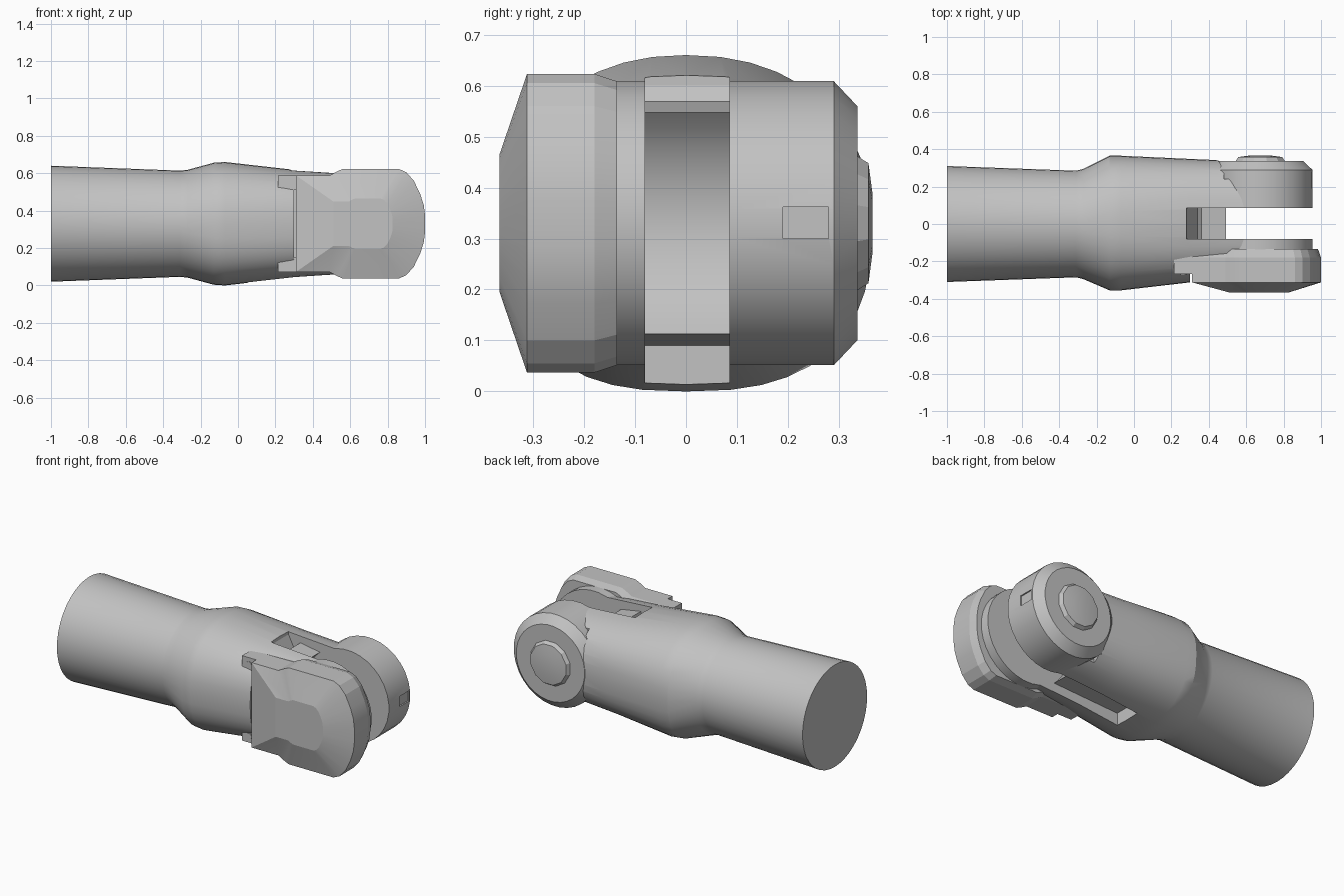
import bpy, bmesh, math

if "Cube" in bpy.data.objects:
    bpy.data.objects.remove(bpy.data.objects["Cube"])

MID = 0.33      # height of the long axis
PIN_X = 0.675   # hinge axis

metal = bpy.data.materials.new("grey metal")
metal.use_nodes = True
grey = (0.54, 0.54, 0.54, 1)
metal.diffuse_color = grey
metal.node_tree.nodes["Principled BSDF"].inputs["Base Color"].default_value = grey


def loft(name, rings, angle=25):
    """Skin a list of equal-length rings of points and cap both ends."""
    bm = bmesh.new()
    loops = [[bm.verts.new(p) for p in ring] for ring in rings]
    n = len(loops[0])
    for a, b in zip(loops, loops[1:]):
        for i in range(n):
            j = (i + 1) % n
            bm.faces.new((a[i], a[j], b[j], b[i]))
    bm.faces.new(loops[0])
    bm.faces.new(loops[-1])
    bmesh.ops.recalc_face_normals(bm, faces=bm.faces)
    mesh = bpy.data.meshes.new(name)
    bm.to_mesh(mesh)
    bm.free()
    obj = bpy.data.objects.new(name, mesh)
    bpy.context.collection.objects.link(obj)
    mesh.materials.append(metal)
    smooth(obj, angle)
    return obj


def smooth(obj, angle):
    bpy.ops.object.select_all(action='DESELECT')
    obj.select_set(True)
    bpy.context.view_layer.objects.active = obj
    bpy.ops.object.shade_smooth_by_angle(angle=math.radians(angle))


def box(name, lo, hi):
    corners = [(lo[0], lo[1]), (hi[0], lo[1]), (hi[0], hi[1]), (lo[0], hi[1])]
    return loft(name, [[(x, y, z) for x, y in corners] for z in (lo[2], hi[2])])


def disc(name, steps, x=PIN_X, z=MID, sides=32):
    """Turned part on a y axis; steps are (y, radius)."""
    turn = [2 * math.pi * (i + 0.5) / sides for i in range(sides)]
    return loft(name, [[(x + r * math.cos(t), y, z + r * math.sin(t)) for t in turn]
                       for y, r in steps])


def cut(obj, cutter):
    cutter.hide_render = True
    mod = obj.modifiers.new("cut", 'BOOLEAN')
    mod.operation = 'DIFFERENCE'
    mod.solver = 'EXACT'
    mod.object = cutter
    bpy.ops.object.select_all(action='DESELECT')
    obj.select_set(True)
    bpy.context.view_layer.objects.active = obj
    bpy.ops.object.modifier_apply(modifier=mod.name)
    bpy.data.objects.remove(cutter)


def barrel_ring(x, height, front, back, top_n, low_n, sides=40):
    """Rounded section; a higher exponent gives squarer shoulders."""
    ring = []
    for i in range(sides):
        t = 2 * math.pi * i / sides
        c, s = math.cos(t), math.sin(t)
        power = 2 / (top_n if c > 0 else low_n)
        y = math.copysign(abs(s) ** power, s) * (back if s > 0 else front)
        ring.append((x, y, MID + height * math.copysign(abs(c) ** power, c)))
    return ring


# Barrel: x, half height, front half width, back half width, shoulder exponents
sections = [(-1, .31, .31, .31, 2, 2), (-.31, .284, .285, .285, 2, 2),
            (-.27, .288, .295, .295, 2, 2.1), (-.13, .326, .355, .365, 2.2, 2.5),
            (-.07, .33, .355, .365, 2.2, 2.6), (.3, .288, .312, .348, 2.5, 2.7),
            (.48, .276, .29, .34, 2.6, 2.7), (.66, .265, .28, .33, 2.6, 2.7)]
barrel = loft("barrel", [barrel_ring(*s) for s in sections])

# Slot between the fork arms: hollow round floor, lips, longer on the underside
arc = []
for i in range(13):
    t = math.radians(131 + 98 * i / 12)
    arc.append((.68 + .288 * math.cos(t), MID + .288 * math.sin(t)))
slot = [(.8, .8), (.28, .8), (.28, .6), (.34, .48), (.36, .57)] + arc
slot += [(.05, .09), (.05, -.1), (.8, -.1)]
cut(barrel, loft("slot_cutter", [[(x, y, z) for x, z in slot] for y in (-.08, .085)]))

# Trim the barrel sides where the hinge disc and the cover sit
cut(barrel, box("back_cutter", (.48, .24, -.1), (.9, .5, .8)))
cut(barrel, disc("back_seat_cutter", [(.285, .285), (.337, .235), (.5, .235)]))
cut(barrel, box("front_cutter", (.3, -.5, -.1), (.9, -.23, .8)))
smooth(barrel, 25)

# Fork arms
back_arm = disc("back_fork_disc", [(.085, .28), (.29, .28), (.337, .23)])
disc("back_pin_head", [(.33, .14), (.358, .122), (.366, .06)], sides=12)
disc("front_fork_disc", [(-.08, .28), (-.2, .28)])

# Small square socket in the rounded end of the back arm
cut(back_arm, box("socket_cutter", (.945, .19, .30), (1.1, .28, .362)))
smooth(back_arm, 25)

# Front cover: half outline, mirrored top to bottom
half = [(.31, .258), (.49, .258), (.53, .28), (.56, .293), (.86, .293), (.9, .275),
        (.94, .23), (.975, .157), (.993, .1), (1, .045)]
outline = half + [(x, -z) for x, z in reversed(half)]


def cover_ring(y, scale):
    return [(.68 + (x - .68) * scale, y, MID + z * scale) for x, z in outline]


loft("front_cover", [cover_ring(-.135, .95), cover_ring(-.18, 1),
                     cover_ring(-.312, 1), cover_ring(-.366, .46)], 12)

# Bolted ears behind the cover
for label, side in (("upper", 1), ("lower", -1)):
    z0, z1 = sorted((MID + side * .18, MID + side * .258))
    box(label + "_ear", (.215, -.268, z0), (.312, -.12, z1))
    disc(label + "_ear_bolt", [(-.26, .018), (-.272, .018)], .263, MID + side * .218, 12)
